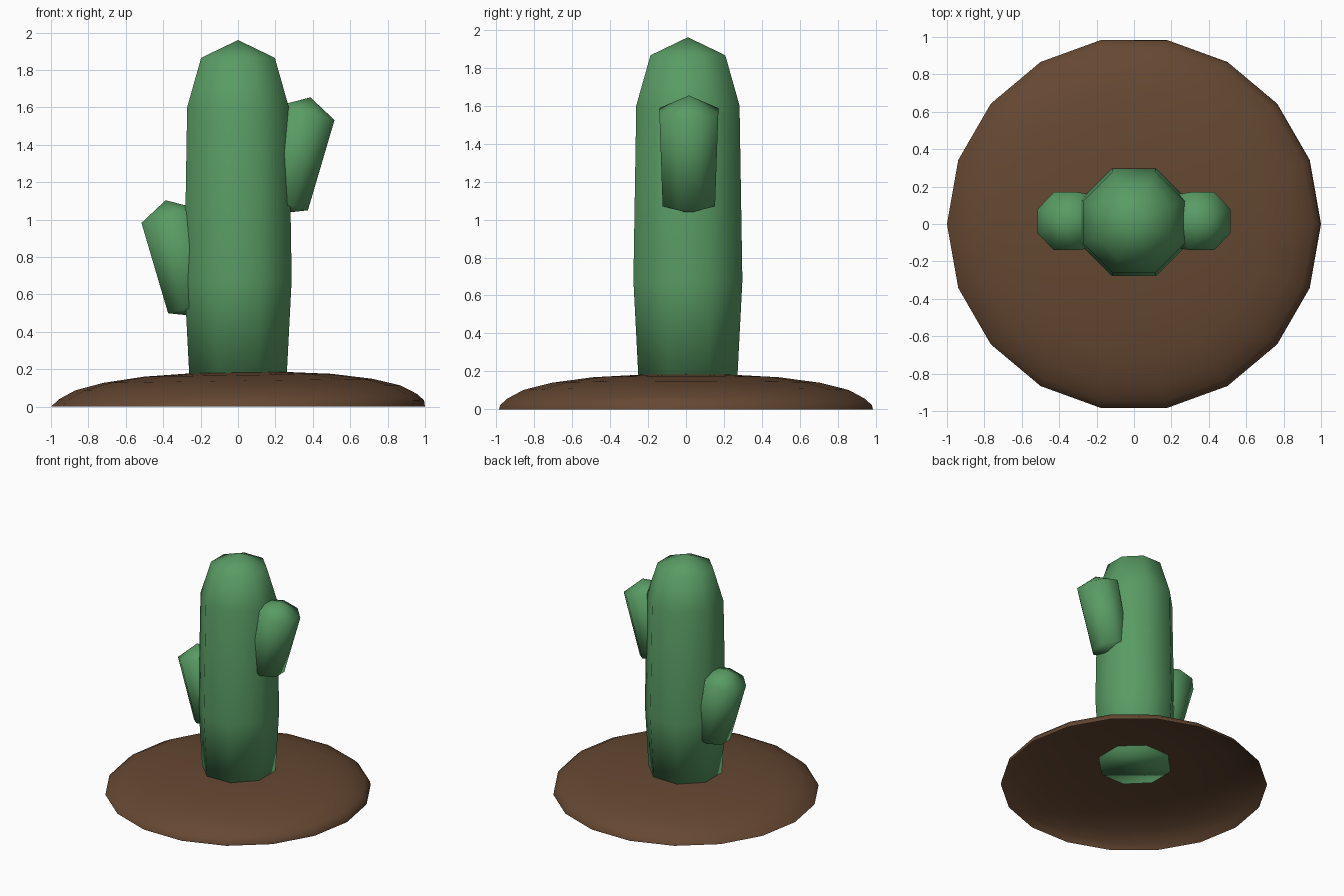
import bpy, bmesh, math
from mathutils import Matrix, Vector

cube = bpy.data.objects.get("Cube")
if cube:
    bpy.data.objects.remove(cube, do_unlink=True)


def make_material(name, rgb):
    mat = bpy.data.materials.new(name)
    mat.use_nodes = True
    mat.diffuse_color = (*rgb, 1)
    bsdf = next(n for n in mat.node_tree.nodes if n.type == 'BSDF_PRINCIPLED')
    bsdf.inputs["Base Color"].default_value = (*rgb, 1)
    bsdf.inputs["Roughness"].default_value = 0.8
    return mat


green = make_material("cactus green", (0.1, 0.33, 0.127))
brown = make_material("soil brown", (0.13, 0.064, 0.032))


def lathe(name, profile, sides, phase, mat, matrix=None, cap=False):
    """Spin (radius, height) points around z; radius 0 makes a pole."""
    bm = bmesh.new()
    rings = []
    for r, z in profile:
        if r == 0:
            rings.append([bm.verts.new((0, 0, z))] * sides)
        else:
            angles = [phase + math.tau * i / sides for i in range(sides)]
            rings.append([bm.verts.new((r * math.cos(a), r * math.sin(a), z)) for a in angles])
    for low, high in zip(rings, rings[1:]):
        for i in range(sides):
            j = (i + 1) % sides
            corners = [low[i], low[j], high[j], high[i]]
            bm.faces.new(list(dict.fromkeys(corners)))
    if cap:
        bm.faces.new(rings[0][::-1])
    for f in bm.faces:
        f.smooth = True
    if matrix:
        bm.transform(matrix)
    mesh = bpy.data.meshes.new(name)
    bm.to_mesh(mesh)
    bm.free()
    mesh.materials.append(mat)
    obj = bpy.data.objects.new(name, mesh)
    bpy.context.scene.collection.objects.link(obj)
    return obj


# Soil mound: open shell, dome leaning slightly above a flat rim
mound = lathe("soil_mound",
              [(1, 0), (0.995, 0.018), (0.96, 0.052), (0.87, 0.1), (0.72, 0.138),
               (0.5, 0.168), (0.25, 0.182), (0, 0.185)], 18, 0, brown)
for v in mound.data.vertices:
    if v.co.z > 0:
        v.co.z += 0.015 * v.co.x

# Octagonal parts: flat sides face the axes, so radii are given as apothems
OCT = math.pi / 8


def octagon(points):
    return [(r / math.cos(OCT), z) for r, z in points]


# Trunk, poking just through the mound
lathe("trunk", octagon([(0.26, 0.155), (0.287, 0.68), (0.272, 1.6), (0.197, 1.865), (0, 1.96)]),
      8, OCT, green, Matrix.Translation((0, 0.01, 0)), cap=True)

# Arms: tapered, pointed at both ends, leaning outward
for name, side, height in (("left_arm", 1, 1.571), ("right_arm", -1, 1.021)):
    lean = Matrix.Rotation(side * math.radians(14.5), 4, 'Y')
    place = Matrix.Translation(Vector((side * 0.366, 0.015, height)))
    lathe(name, octagon([(0, -0.555), (0.138, -0.503), (0.155, 0), (0, 0.085)]),
          8, OCT, green, place @ lean)
